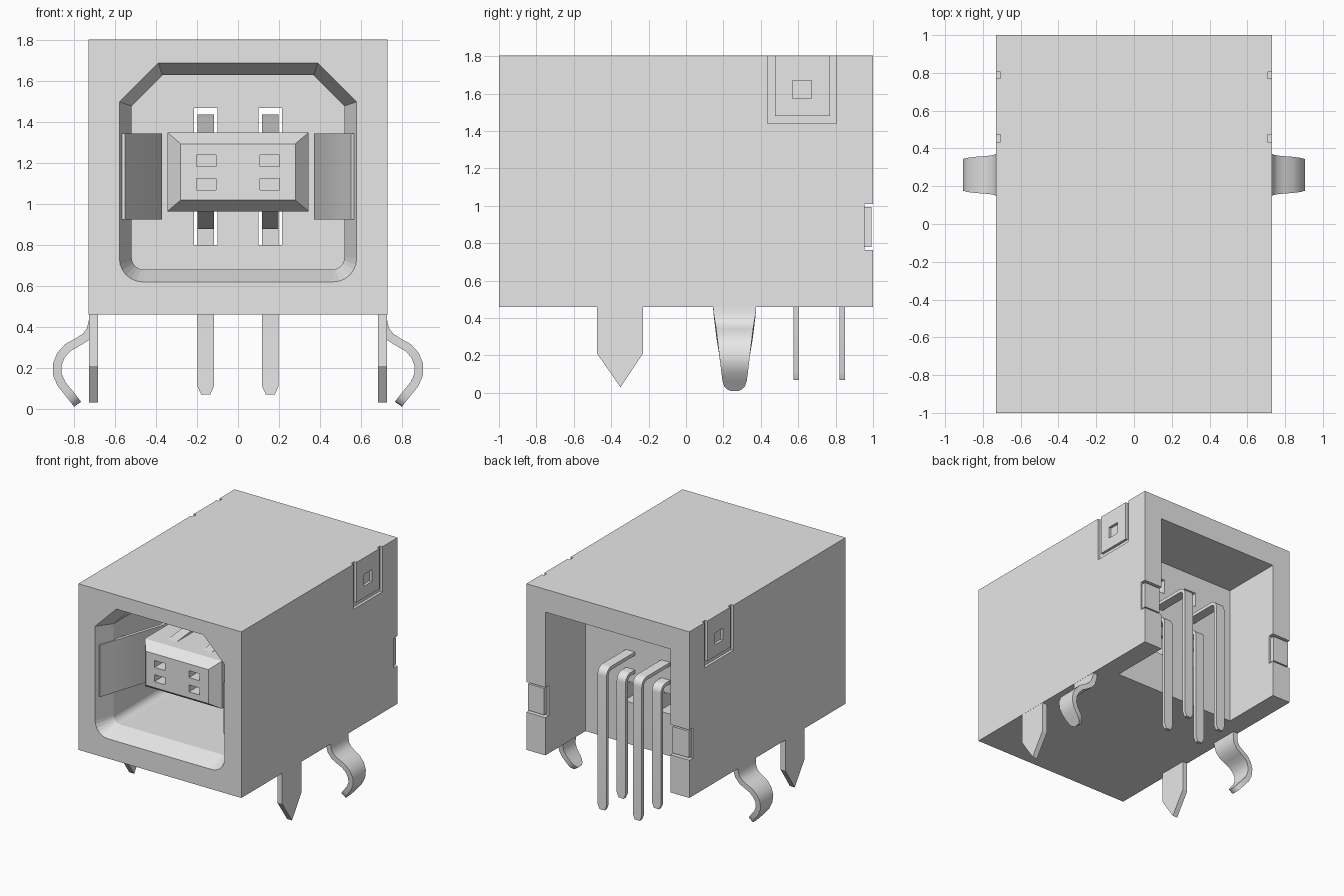
import bpy, bmesh, math
from mathutils import Vector

cube = bpy.data.objects.get("Cube")
if cube:
    bpy.data.objects.remove(cube, do_unlink=True)

grey = bpy.data.materials.new("light grey")
grey.use_nodes = True
grey.diffuse_color = (0.8, 0.8, 0.8, 1)
grey.node_tree.nodes["Principled BSDF"].inputs["Base Color"].default_value = (0.8, 0.8, 0.8, 1)


def loft(name, rings):
    """Skin a list of equal rings and cap both ends."""
    bm = bmesh.new()
    loops = [[bm.verts.new(p) for p in ring] for ring in rings]
    n = len(loops[0])
    for a, b in zip(loops, loops[1:]):
        for i in range(n):
            j = (i + 1) % n
            bm.faces.new((a[i], a[j], b[j], b[i]))
    bm.faces.new(loops[0])
    bm.faces.new(loops[-1])
    bmesh.ops.recalc_face_normals(bm, faces=bm.faces)
    mesh = bpy.data.meshes.new(name)
    bm.to_mesh(mesh)
    bm.free()
    mesh.materials.append(grey)
    obj = bpy.data.objects.new(name, mesh)
    bpy.context.collection.objects.link(obj)
    return obj


def rect(x0, x1, y, z0, z1):
    return [(x0, y, z0), (x1, y, z0), (x1, y, z1), (x0, y, z1)]


def box(name, x0, x1, y0, y1, z0, z1):
    return loft(name, [rect(x0, x1, y, z0, z1) for y in (y0, y1)])


def activate(obj):
    bpy.ops.object.select_all(action='DESELECT')
    obj.select_set(True)
    bpy.context.view_layer.objects.active = obj


def cut(obj, cutter):
    """Subtract the cutter and discard it."""
    cutter.hide_render = True
    mod = obj.modifiers.new("cut", 'BOOLEAN')
    mod.operation = 'DIFFERENCE'
    mod.solver = 'EXACT'
    mod.object = cutter
    activate(obj)
    bpy.ops.object.modifier_apply(modifier=mod.name)
    bpy.data.objects.remove(cutter, do_unlink=True)


def smooth(obj):
    activate(obj)
    bpy.ops.object.shade_smooth_by_angle(angle=math.radians(35))


def ribbon(name, pts, widths, thick, place):
    """Bent sheet strip: a 2D path with mitred thickness, placed by place(a, b, w)."""
    pts = [Vector(p) for p in pts]
    rings = []
    for i, p in enumerate(pts):
        d0 = (p - pts[max(i - 1, 0)]).normalized()
        d1 = (pts[min(i + 1, len(pts) - 1)] - p).normalized()
        t = (d0 + d1).normalized()
        n = Vector((-t.y, t.x))
        side = d1 if i == 0 else d0
        off = n * (thick / 2 / max(0.5, abs(n.dot(Vector((-side.y, side.x))))))
        w = widths[i] / 2
        rings.append([place(*(p + off), -w), place(*(p + off), w),
                      place(*(p - off), w), place(*(p - off), -w)])
    obj = loft(name, rings)
    smooth(obj)
    return obj


def mouth(y, hw, z0, z1, ch, r):
    """Opening outline: cut top corners, rounded bottom corners."""
    pts = [(hw, y, z1 - ch), (hw - ch, y, z1), (ch - hw, y, z1), (-hw, y, z1 - ch)]
    for cx, start in ((r - hw, 180), (hw - r, 270)):
        for k in range(7):
            a = math.radians(start + 15 * k)
            pts.append((cx + r * math.cos(a), y, z0 + r + r * math.sin(a)))
    return pts


# Shell with front socket and open rear bay
body = box("housing", -0.73, 0.73, -1, 1, 0.46, 1.805)
outer = (0.58, 0.62, 1.69, 0.19, 0.115)
inner = (0.52, 0.68, 1.63, 0.15, 0.06)
cut(body, loft("socket_cutter", [mouth(-1.05, *outer), mouth(-1.0, *outer),
                                 mouth(-0.85, *inner), mouth(0.2, *inner)]))
cut(body, box("bay_cutter", -0.56, 0.56, 0.485, 1.1, 0.4, 1.62))

for s in (-1, 1):
    def span(a, b):
        return sorted((s * a, s * b))
    # Contact slots through the inner wall
    for z0, z1 in ((0.80, 0.965), (1.35, 1.47)):
        cut(body, box("slot_cutter", *span(0.10, 0.215), 0.1, 0.6, z0, z1))
    # U-shaped groove and small square on the side latch
    for y0, y1, z0, z1 in ((0.435, 0.475, 1.44, 1.9), (0.77, 0.805, 1.44, 1.9),
                           (0.45, 0.79, 1.44, 1.48), (0.57, 0.67, 1.575, 1.67)):
        cut(body, box("groove_cutter", *span(0.708, 0.8), y0, y1, z0, z1))
    # Rear edge notch
    cut(body, box("notch_cutter", *span(0.5, 0.8), 0.955, 1.1, 0.765, 1.01))

# Tongue with chamfered nose and contact pockets
tongue = loft("tongue", [rect(-0.28, 0.28, -0.78, 1.02, 1.295),
                         rect(-0.345, 0.345, -0.70, 0.965, 1.35),
                         rect(-0.345, 0.345, 0.22, 0.965, 1.35)])
for x in (-0.155, 0.155):
    for z in (1.097, 1.212):
        cut(tongue, box("pocket_cutter", x - 0.048, x + 0.048, -0.9, -0.66, z - 0.028, z + 0.028))

for s, side in ((1, "left"), (-1, "right")):
    # Folded tab held in the rear notch
    box(side + "_rear_tab", *sorted((s * 0.575, s * 0.72)), 0.94, 0.993, 0.78, 0.995)

    # Spring plate inside the socket wall
    ribbon(side + "_shield_spring",
           [(0.565, -0.97), (0.525, -0.85), (0.385, -0.42), (0.39, -0.36), (0.53, -0.08)],
           [0.42] * 5, 0.025, lambda a, b, w: (s * a, b, 1.135 + w))

    # Pointed board peg
    peg = [(-0.475, 0.5), (-0.475, 0.21), (-0.35, 0.03), (-0.23, 0.21), (-0.23, 0.5)]
    loft(side + "_board_peg", [[(s * x, y, z) for y, z in peg] for x in (0.685, 0.729)])

    # Curved snap leg, tapering to a rounded tip
    leg = [(0.707, 0.50), (0.708, 0.43), (0.718, 0.385), (0.745, 0.35), (0.785, 0.325),
           (0.83, 0.30), (0.865, 0.262), (0.884, 0.215), (0.882, 0.165), (0.862, 0.12),
           (0.825, 0.075), (0.803, 0.047), (0.791, 0.032), (0.784, 0.022)]
    widths = [0.235 if z > 0.46 else 0.125 + 0.11 * (z - 0.06) / 0.4 for _, z in leg]
    widths[-3:] = [0.11, 0.08, 0.04]
    ribbon(side + "_snap_leg", leg, widths, 0.042, lambda a, b, w: (s * a, 0.26 + w, b))

    # Arched contacts above and below the tongue
    arch = [(-0.64, 0.175), (-0.4, 0.2), (-0.15, 0.24), (0.05, 0.265), (0.22, 0.262), (0.44, 0.21)]
    for m, row in ((1, "upper"), (-1, "lower")):
        ribbon(f"{side}_{row}_contact", arch, [0.08] * 6, 0.03,
               lambda a, b, w: (s * 0.158 + w, a, 1.158 + m * b))

    # Bent solder pins in two rows
    for row, y, z in (("rear", 0.835, 1.205), ("front", 0.59, 1.06)):
        r = 0.05
        bend = [(y - r + r * math.sin(k * math.pi / 12), z - r + r * math.cos(k * math.pi / 12))
                for k in range(7)]
        path = [(0.4, z)] + bend + [(y, 0.11), (y, 0.07)]
        ribbon(f"{side}_{row}_pin", path, [0.08] * 9 + [0.045], 0.028,
               lambda a, b, w: (s * 0.158 + w, a, b))
